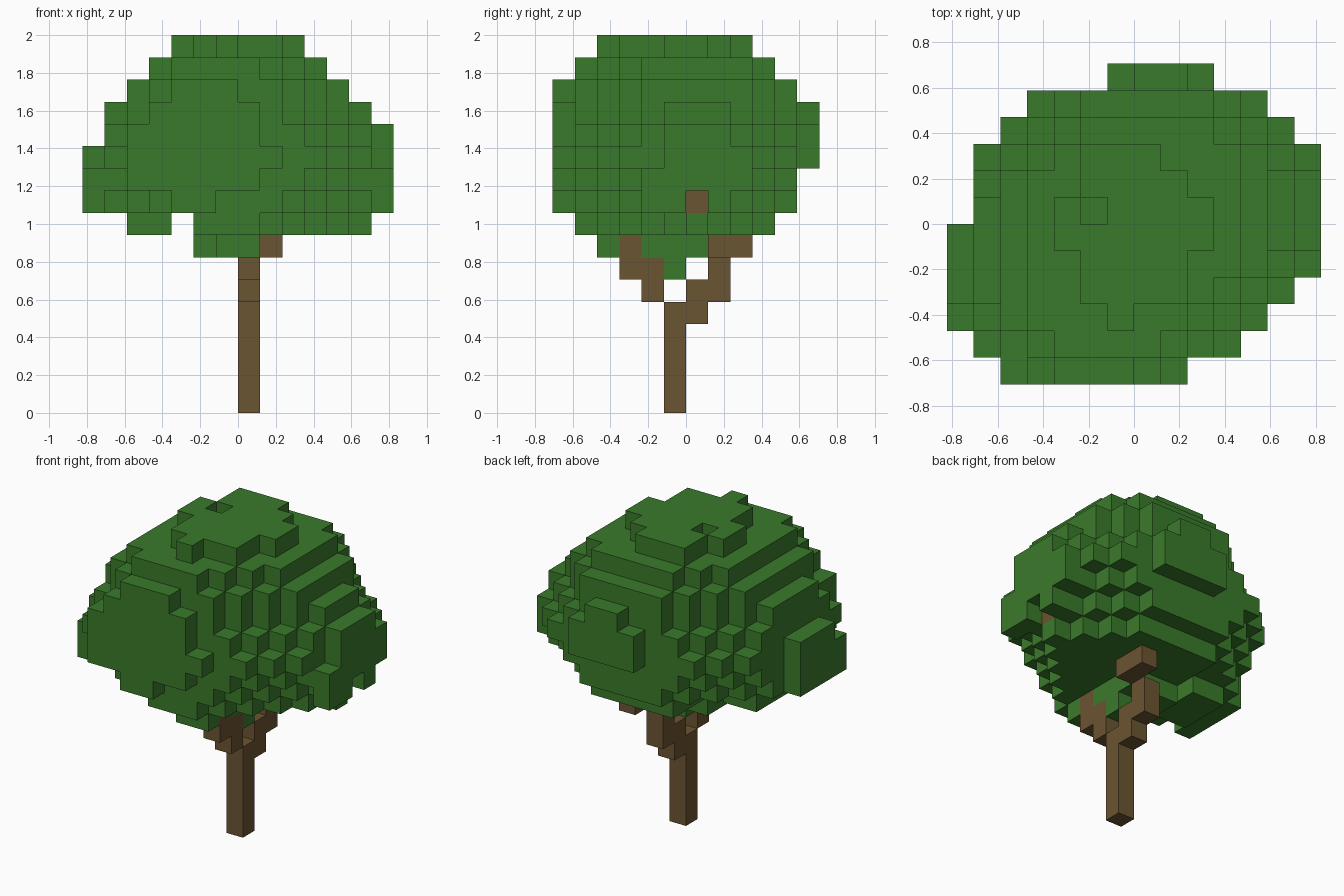
import bpy
import bmesh

if "Cube" in bpy.data.objects:
    bpy.data.objects.remove(bpy.data.objects["Cube"], do_unlink=True)

S = 2 / 17  # edge length of one block


def make_material(name, rgb):
    mat = bpy.data.materials.new(name)
    mat.use_nodes = True
    mat.diffuse_color = (*rgb, 1)
    mat.node_tree.nodes["Principled BSDF"].inputs["Base Color"].default_value = (*rgb, 1)
    return mat


def box(x0, x1, y0, y1, z0, z1):
    """Set of block cells in the half-open ranges."""
    return {(x, y, z) for x in range(x0, x1) for y in range(y0, y1) for z in range(z0, z1)}


def octagon(x0, x1, y0, y1, z, limit):
    """One layer of blocks with its four corners stepped off diagonally."""
    cells = set()
    for x, y, _ in box(x0, x1, y0, y1, z, z + 1):
        cx, cy = x + 0.5, y + 0.5
        if -limit - 1 <= cx + cy <= limit and abs(cx - cy) <= limit - 1:
            cells.add((x, y, z))
    return cells


def build_blocks(name, cells, mat):
    """Mesh holding only the outer faces of a set of blocks."""
    bm = bmesh.new()
    verts = {}

    def corner(p):
        if p not in verts:
            verts[p] = bm.verts.new([c * S for c in p])
        return verts[p]

    for cell in sorted(cells):
        for axis in range(3):
            u, v = (axis + 1) % 3, (axis + 2) % 3
            for side in (0, 1):
                near = list(cell)
                near[axis] += 2 * side - 1
                if tuple(near) in cells:
                    continue
                loop = []
                for du, dv in ((0, 0), (1, 0), (1, 1), (0, 1)):
                    p = list(cell)
                    p[axis] += side
                    p[u] += du
                    p[v] += dv
                    loop.append(corner(tuple(p)))
                bm.faces.new(loop if side else loop[::-1])
    mesh = bpy.data.meshes.new(name)
    bm.to_mesh(mesh)
    bm.free()
    mesh.materials.append(mat)
    obj = bpy.data.objects.new(name, mesh)
    bpy.context.collection.objects.link(obj)


# Trunk and its branches
trunk = box(0, 1, -1, 0, 0, 5)
back_branch = {(0, 0, 4), (0, 0, 5), (0, 1, 5), (0, 1, 6), (1, 1, 7), (1, 2, 7)}
front_branch = {(0, -2, 5), (0, -2, 6), (0, -3, 6), (0, -3, 7)}
side_branch = box(3, 6, 0, 1, 9, 10)
wood = trunk | back_branch | front_branch | side_branch

# Cap of the crown
leaves = box(-2, 2, -3, 2, 16, 17) | box(-3, 3, -1, 1, 16, 17)
leaves |= box(-2, 1, 2, 3, 16, 17) | {(-1, -4, 16)}

# Core of the crown, widest in the middle and tapering up and down
leaves |= octagon(-4, 4, -5, 4, 15, 6) | octagon(-5, 5, -5, 5, 14, 7)
for z, limit in ((13, 7), (12, 8), (11, 9), (10, 8), (9, 7)):
    leaves |= octagon(-6, 6, -5, 5, z, limit)

# Hanging leaves under the crown
leaves |= octagon(-2, 6, -5, 4, 8, 6) | box(-5, -3, -2, 1, 8, 9)
leaves |= box(-2, 1, -2, 1, 7, 8) | box(-1, 1, -4, -3, 7, 8) | {(0, -1, 6)}

# Bulge on the front
for z, x0, x1 in ((14, -3, 0), (13, -4, 1), (12, -5, 1), (11, -5, 2), (10, -5, 1), (9, -3, -1)):
    leaves |= box(x0, x1, -6, -5, z, z + 1)

# Bulge on the back
leaves |= box(-1, 3, 5, 6, 11, 13) | box(0, 2, 5, 6, 13, 14)

# Bulges on the two sides
leaves |= box(-7, -6, -4, 0, 9, 11) | box(-7, -6, -3, 0, 11, 12)
leaves |= box(6, 7, -2, 2, 9, 11) | box(6, 7, -1, 3, 10, 12) | box(6, 7, -1, 2, 12, 13)

# Dent in the top and the opening at the tip of the side branch
leaves -= {(-2, 0, 16), (6, 0, 9)}

build_blocks("trunk_and_branches", wood, make_material("bark brown", (0.148, 0.09, 0.032)))
build_blocks("leaf_crown", leaves - wood, make_material("leaf green", (0.042, 0.195, 0.024)))
